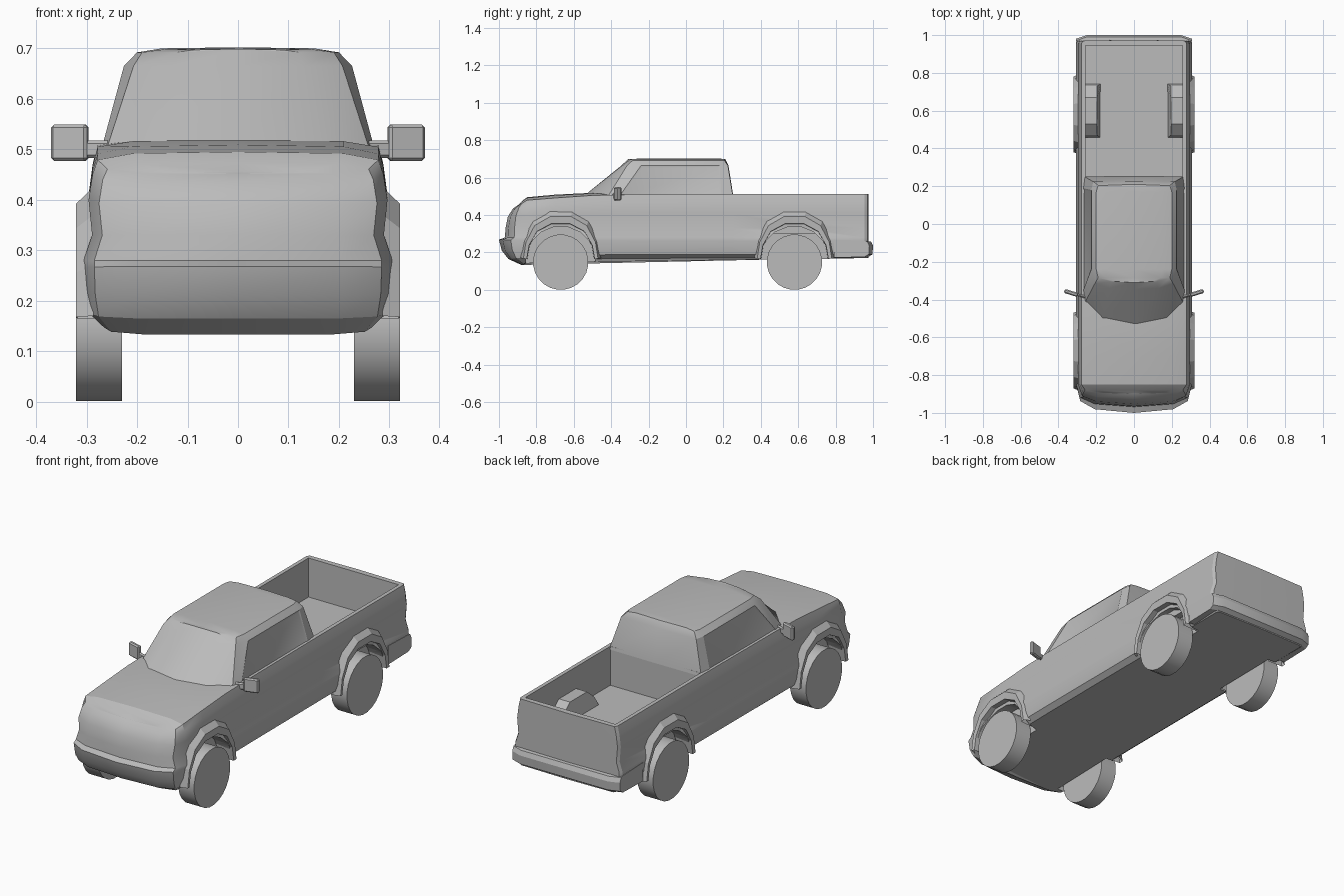
import bpy, bmesh, math
from mathutils import Matrix

if "Cube" in bpy.data.objects:
    bpy.data.objects.remove(bpy.data.objects["Cube"], do_unlink=True)

grey = bpy.data.materials.new("plain_grey")
grey.use_nodes = True
COLOUR = (0.5, 0.5, 0.5, 1)
grey.diffuse_color = COLOUR
grey.node_tree.nodes["Principled BSDF"].inputs["Base Color"].default_value = COLOUR


def finish(name, bm, angle=25):
    """Turn a bmesh into a shaded object."""
    bmesh.ops.recalc_face_normals(bm, faces=bm.faces)
    mesh = bpy.data.meshes.new(name)
    bm.to_mesh(mesh)
    bm.free()
    mesh.materials.append(grey)
    obj = bpy.data.objects.new(name, mesh)
    bpy.context.collection.objects.link(obj)
    shade(obj, angle)
    return obj


def shade(obj, angle=25):
    bpy.ops.object.select_all(action='DESELECT')
    obj.select_set(True)
    bpy.context.view_layer.objects.active = obj
    bpy.ops.object.shade_smooth_by_angle(angle=math.radians(angle))


def shell(layers, crowns):
    """Loft mirrored half outlines upward, flat below, crowned on top."""
    bm = bmesh.new()
    n = len(layers[0]) - 1
    rings = []
    for half in layers:
        pts = half + [(-x, y, z) for x, y, z in half[-2:0:-1]]
        rings.append([bm.verts.new(p) for p in pts])
    size = len(rings[0])
    for a, b in zip(rings, rings[1:]):
        for i in range(size):
            j = (i + 1) % size
            bm.faces.new((a[i], a[j], b[j], b[i]))
    bm.faces.new(rings[0])
    top = rings[-1]
    rows = []
    for c in range(1, n):
        right, left = top[c], top[size - c]
        x, y, z = right.co
        inner = [bm.verts.new((x * f, y, z + crowns[c] * h))
                 for f, h in ((0.75, 0.8), (0, 1), (-0.75, 0.8))]
        rows.append([right] + inner + [left])
    for a, b in zip(rows, rows[1:]):
        for i in range(4):
            bm.faces.new((a[i], a[i + 1], b[i + 1], b[i]))
    for tip, row in ((top[0], rows[0]), (top[n], rows[-1])):
        for i in range(4):
            bm.faces.new((tip, row[i], row[i + 1]))
    return bm


def prism(profile, x0, x1):
    """Extrude a (y, z) profile along x."""
    bm = bmesh.new()
    a, b = ([bm.verts.new((x, y, z)) for y, z in profile] for x in (x0, x1))
    bm.faces.new(a)
    bm.faces.new(b)
    for i in range(len(a)):
        j = (i + 1) % len(a)
        bm.faces.new((a[i], a[j], b[j], b[i]))
    return bm


def circle(cy, cz, r, n):
    return [(cy + r * math.cos(math.tau * (i + 0.5) / n),
             cz + r * math.sin(math.tau * (i + 0.5) / n)) for i in range(n)]


AXLES = {"front": -0.67, "rear": 0.58}
SIDES = {"left": 1, "right": -1}

# Lower body: nose y, half width, front height, rear height of each level
levels = [(-0.88, 0.27, 0.133, 0.17), (-0.95, 0.297, 0.165, 0.19),
          (-0.985, 0.304, 0.21, 0.22), (-1.0, 0.306, 0.268, 0.262),
          (-0.968, 0.306, 0.28, 0.28), (-0.965, 0.289, 0.33, 0.33),
          (-0.953, 0.296, 0.39, 0.41), (-0.925, 0.288, 0.435, 0.47),
          (-0.90, 0.278, 0.452, 0.512)]
rise = [0, 0, 0.15, 0.45, 0.65, 0.88, 0.95, 1, 1, 1, 1]


def body_outline(nose, hw, zf, zr):
    lerp = lambda t: nose + (-0.85 - nose) * t
    plan = [(0, nose), (0.68 * hw, lerp(0.13)), (0.93 * hw, lerp(0.42)), (hw, -0.85),
            (hw, -0.7), (hw, -0.5), (hw, -0.3), (hw, 0.25),
            (hw, 0.955), (0.97 * hw, 0.97), (0, 0.975)]
    return [(x, y, zf + (zr - zf) * t) for (x, y), t in zip(plan, rise)]


body = finish("body", shell([body_outline(*lv) for lv in levels],
                            [0, 0.004, 0.012, 0.016, 0.018, 0.014, 0.005, 0, 0, 0, 0]))

# Cut the load bed and the wheel openings
cutters = [prism([(0.25, 0.31), (0.945, 0.31), (0.945, 0.8), (0.25, 0.8)], -0.258, 0.258)]
for cy in AXLES.values():
    for s in SIDES.values():
        cutters.append(prism(circle(cy, 0.15, 0.19, 16), s * 0.225, s * 0.4))
for bm in cutters:
    cutter = finish("cutter", bm)
    cutter.hide_render = True
    mod = body.modifiers.new("cut", 'BOOLEAN')
    mod.operation, mod.solver, mod.object = 'DIFFERENCE', 'EXACT', cutter
    bpy.context.view_layer.objects.active = body
    bpy.ops.object.modifier_move_to_index(modifier=mod.name, index=0)
    bpy.ops.object.modifier_apply(modifier=mod.name)
    bpy.data.objects.remove(cutter, do_unlink=True)

# Cab: sill, window top and roof edge outlines
cab_rings = [
    (0.495, [(0, -0.555), (0.17, -0.52), (0.262, -0.42), (0.272, -0.36),
             (0.272, 0.19), (0.264, 0.252), (0, 0.254)]),
    (0.665, [(0, -0.345), (0.13, -0.34), (0.207, -0.315), (0.226, -0.24),
             (0.226, 0.18), (0.215, 0.224), (0, 0.227)]),
    (0.692, [(0, -0.31), (0.12, -0.305), (0.19, -0.285), (0.2, -0.24),
             (0.2, 0.17), (0.19, 0.205), (0, 0.21)])]
cab_bm = shell([[(x, y, z) for x, y in pts] for z, pts in cab_rings],
               [0, 0.006, 0.008, 0.01, 0.01, 0.008, 0])
for v in cab_bm.verts:
    if v.co.x == 0 and abs(v.co.z - 0.692) < 0.001:
        v.co.z += 0.007
# Slightly sunken side windows
cab_bm.normal_update()
glass = [f for f in cab_bm.faces if abs(f.calc_center_median().x) > 0.24
         and f.calc_area() > 0.05]
bmesh.ops.recalc_face_normals(cab_bm, faces=cab_bm.faces)
bmesh.ops.inset_individual(cab_bm, faces=glass, thickness=0.014, depth=-0.004)
finish("cab", cab_bm)

# Wheels
for end, cy in AXLES.items():
    for side, s in SIDES.items():
        finish(f"{end}_{side}_wheel", prism(circle(cy, 0.148, 0.148, 24), s * 0.23, s * 0.321), 35)

# Wheel arch flares: nested arcs stepping outward then back in
arc = [(-0.215, 0.02), (-0.2, 0.12), (-0.15, 0.22), (-0.06, 0.275),
       (0.06, 0.275), (0.15, 0.22), (0.2, 0.12), (0.215, 0.02)]
steps = [(1.0, 0.286), (0.88, 0.321), (0.74, 0.318), (0.72, 0.23)]
for end, cy in AXLES.items():
    for side, s in SIDES.items():
        bm = bmesh.new()
        rows = []
        for k, x in steps:
            w = 1 - (1 - k) * 0.6
            rows.append([bm.verts.new((s * x, cy + y * w, 0.15 + z * k)) for y, z in arc])
        for a, b in zip(rows, rows[1:]):
            for i in range(len(arc) - 1):
                bm.faces.new((a[i], a[i + 1], b[i + 1], b[i]))
        finish(f"{end}_{side}_arch_flare", bm, 15)

# Humps over the rear wheels inside the bed
hump = [(0.455, 0.3), (0.47, 0.35), (0.53, 0.4), (0.67, 0.4), (0.73, 0.35), (0.745, 0.3)]
for side, s in SIDES.items():
    bm = prism(hump, s * 0.175, s * 0.26)
    for v in bm.verts:
        if abs(v.co.x) < 0.2 and v.co.z > 0.34:
            v.co.x += s * 0.02
    finish(f"{side}_bed_hump", bm)

# Rear bumper with swept corners
bumper = [(0.79, 0.172), (0.975, 0.176), (0.997, 0.19), (1.0, 0.235), (0.99, 0.258),
          (0.95, 0.263), (0.79, 0.268)]
bm = prism(bumper, -0.308, 0.308)
for cut in (-0.25, 0.25):
    bmesh.ops.bisect_plane(bm, geom=bm.verts[:] + bm.edges[:] + bm.faces[:],
                           plane_co=(cut, 0, 0), plane_no=(1, 0, 0))
for v in bm.verts:
    if abs(v.co.x) > 0.3 and v.co.y > 0.96:
        v.co.y -= 0.02
finish("rear_bumper", bm)

# Door mirrors on short arms
for side, s in SIDES.items():
    for part, size, place in (("mirror", (0.075, 0.022, 0.072), (0.333, -0.365, 0.513)),
                              ("mirror_arm", (0.06, 0.014, 0.035), (0.28, -0.38, 0.5))):
        bm = bmesh.new()
        bmesh.ops.create_cube(bm, size=1)
        bmesh.ops.scale(bm, vec=size, verts=bm.verts)
        bmesh.ops.bevel(bm, geom=bm.edges[:], offset=0.006, segments=1, affect='EDGES')
        bmesh.ops.transform(bm, verts=bm.verts, matrix=Matrix.Translation(
            (s * place[0], place[1], place[2])) @ Matrix.Rotation(s * 0.3, 4, 'Z'))
        finish(f"{side}_{part}", bm)
shade(body)
